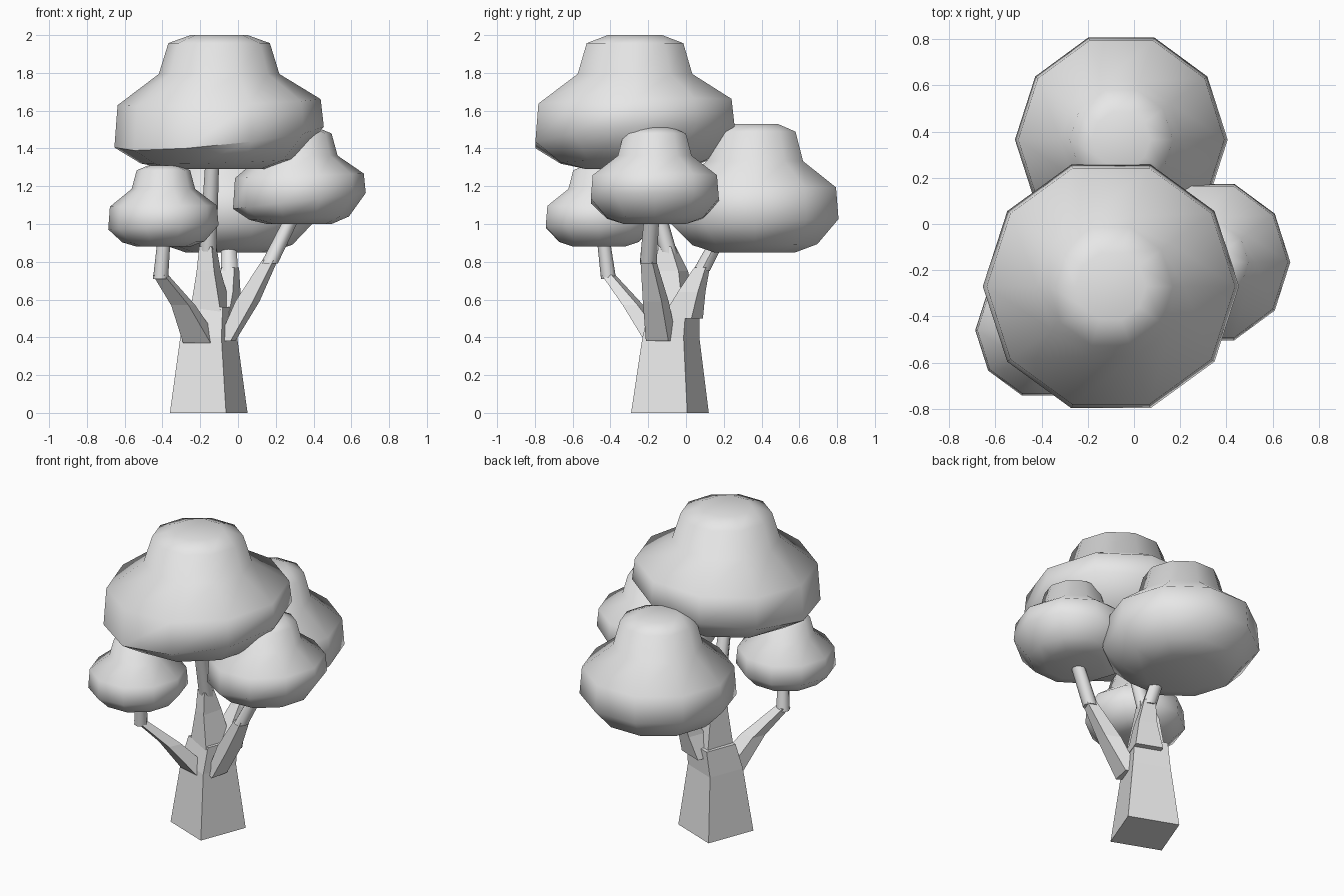
import bpy, bmesh, math

cube = bpy.data.objects.get("Cube")
if cube:
    bpy.data.objects.remove(cube, do_unlink=True)

GREY = 0.8
mat = bpy.data.materials.new("plain_grey")
mat.use_nodes = True
mat.diffuse_color = (GREY, GREY, GREY, 1)
mat.node_tree.nodes["Principled BSDF"].inputs["Base Color"].default_value = (GREY, GREY, GREY, 1)


def loft(name, rings, sides, phase=0, smooth=None):
    """Skin rings of (x, y, z, radius_x, radius_y, slope_x, slope_y)."""
    bm = bmesh.new()
    loops = []
    for x, y, z, rx, ry, sx, sy in rings:
        loop = []
        for i in range(sides):
            a = math.radians(phase) + math.tau * i / sides
            dx, dy = rx * math.cos(a), ry * math.sin(a)
            loop.append(bm.verts.new((x + dx, y + dy, z + sx * dx + sy * dy)))
        loops.append(loop)
    for low, high in zip(loops, loops[1:]):
        for i in range(sides):
            j = (i + 1) % sides
            bm.faces.new((low[i], low[j], high[j], high[i]))
    bm.faces.new(loops[0][::-1])
    bm.faces.new(loops[-1])
    bmesh.ops.recalc_face_normals(bm, faces=bm.faces)
    mesh = bpy.data.meshes.new(name)
    bm.to_mesh(mesh)
    bm.free()
    mesh.materials.append(mat)
    obj = bpy.data.objects.new(name, mesh)
    bpy.context.collection.objects.link(obj)
    if smooth:
        bpy.ops.object.select_all(action='DESELECT')
        obj.select_set(True)
        bpy.context.view_layer.objects.active = obj
        bpy.ops.object.shade_smooth_by_angle(angle=math.radians(smooth))
    return obj


# Foliage: one puffy profile (height fraction, radius fraction, share of tilt)
PROFILE = [(0, .48, 0), (.06, .74, .3), (.24, .99, 1), (.5, .96, .3),
           (.71, .57, 0), (.94, .48, 0), (1, .27, 0)]


def crown(name, x, y, z0, z1, rx, ry, tilt_x, tilt_y):
    rings = [(x, y, z0 + f * (z1 - z0), r * rx, r * ry, t * tilt_x, t * tilt_y)
             for f, r, t in PROFILE]
    loft(name, rings, 10, smooth=55)


crown("top_crown", -.10, -.27, 1.29, 2.0, .56, .56, .10, .08)
crown("left_crown", .325, -.165, 1.0, 1.51, .355, .36, .12, 0)
crown("right_crown", -.395, -.46, .88, 1.31, .295, .30, .04, 0)
crown("back_crown", -.055, .365, .85, 1.53, .465, .47, 0, .03)

# Trunk: tapered square, turned so one corner points forward
CORNER = 24


def limb(name, *points):
    rings = [(x, y, z, rx, ry, 0, 0) for x, y, z, rx, ry in points]
    loft(name, rings, 4, CORNER)


limb("trunk", (-.155, -.085, 0, .225, .225), (-.155, -.08, .4, .165, .165),
     (-.14, -.06, .56, .145, .145))

# Boughs: angular lower part, thin round twig reaching into the foliage
limb("top_bough", (-.14, -.07, .5, .13, .14), (-.155, -.08, .75, .07, .10),
     (-.16, -.10, .88, .05, .05))
limb("right_bough", (-.19, -.14, .37, .11, .08), (-.29, -.28, .57, .07, .06),
     (-.41, -.41, .73, .045, .04))
limb("left_bough", (-.06, -.13, .38, .05, .09), (.05, -.16, .59, .07, .075),
     (.17, -.20, .81, .045, .045))
limb("back_bough", (-.10, -.02, .5, .12, .12), (-.06, .03, .64, .08, .08),
     (-.04, .085, .77, .05, .045))


def twig(name, start, end, r0, r1):
    loft(name, [(*start, r0, r0, 0, 0), (*end, r1, r1, 0, 0)], 8, smooth=50)


twig("top_twig", (-.16, -.09, .84), (-.135, -.23, 1.36), .046, .036)
twig("right_twig", (-.41, -.41, .71), (-.39, -.44, .94), .04, .034)
twig("left_twig", (.165, -.20, .79), (.30, -.18, 1.06), .045, .04)
twig("back_twig", (-.045, .08, .75), (-.05, .17, .92), .045, .04)
